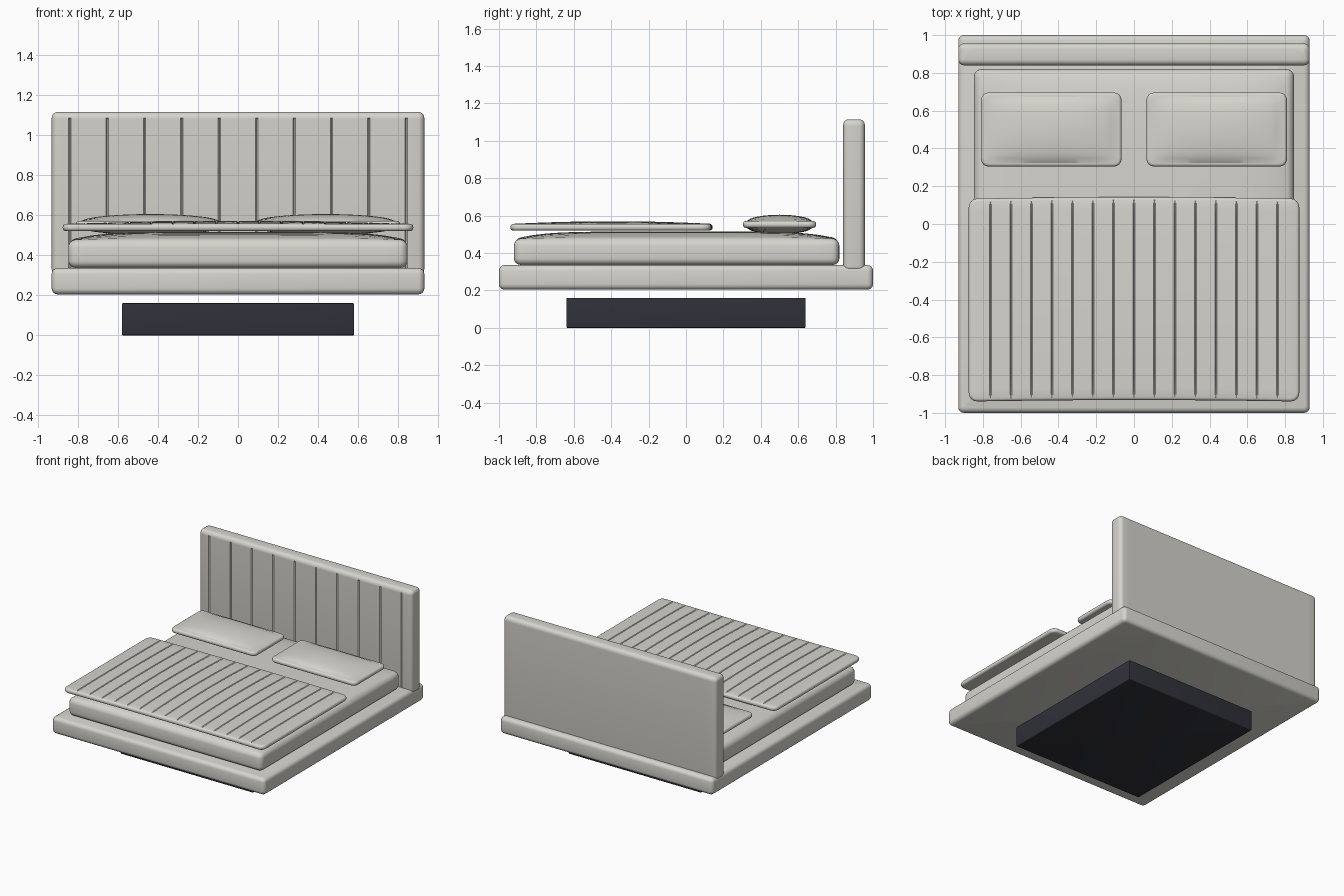
import bpy
import bmesh
from mathutils import Vector

if "Cube" in bpy.data.objects:
    bpy.data.objects.remove(bpy.data.objects["Cube"], do_unlink=True)


def material(name, rgb):
    mat = bpy.data.materials.new(name)
    mat.use_nodes = True
    mat.diffuse_color = (*rgb, 1)
    mat.node_tree.nodes["Principled BSDF"].inputs["Base Color"].default_value = (*rgb, 1)
    return mat


LINEN = material("warm grey linen", (0.67, 0.66, 0.61))
DARK = material("dark charcoal", (0.03, 0.031, 0.042))


def spread(centre, half, count):
    return [centre + half * (2 * i / count - 1) for i in range(1, count)]


def slab(name, centre, half, corner, rim, mat, cuts=((), (), ()), shape=None):
    """Rounded box, sliced along each axis and then reshaped by a rule."""
    bm = bmesh.new()
    bmesh.ops.create_cube(bm, size=2)
    c, h = Vector(centre), Vector(half)
    for v in bm.verts:
        v.co = c + v.co * h
    # upright corners first, then the rims of the top and bottom
    upright = [e for e in bm.edges if abs(e.verts[0].co.z - e.verts[1].co.z) > h.z]
    bmesh.ops.bevel(bm, geom=upright, offset=corner, segments=4, profile=0.5, affect='EDGES')
    bm.normal_update()
    rims = [e for e in bm.edges
            if sum(abs(f.normal.z) > 0.9 for f in e.link_faces) == 1]
    bmesh.ops.bevel(bm, geom=rims, offset=rim, segments=4, profile=0.5, affect='EDGES')
    for axis, places in enumerate(cuts):
        normal = Vector((axis == 0, axis == 1, axis == 2))
        for p in places:
            geom = bm.verts[:] + bm.edges[:] + bm.faces[:]
            bmesh.ops.bisect_plane(bm, geom=geom, dist=1e-5, plane_co=normal * p, plane_no=normal)
    if shape:
        for v in bm.verts:
            v.co += Vector(shape(v.co.copy()))
    bmesh.ops.recalc_face_normals(bm, faces=bm.faces[:])
    mesh = bpy.data.meshes.new(name)
    bm.to_mesh(mesh)
    bm.free()
    mesh.materials.append(mat)
    obj = bpy.data.objects.new(name, mesh)
    bpy.context.collection.objects.link(obj)
    bpy.ops.object.select_all(action='DESELECT')
    obj.select_set(True)
    bpy.context.view_layer.objects.active = obj
    bpy.ops.object.shade_smooth_by_angle(angle=0.5)
    return obj


def groove_cuts(grooves, width):
    return [g + s * width for g in grooves for s in (-1, 0, 1)]


def on_groove(x, grooves):
    return any(abs(x - g) < 1e-3 for g in grooves)


# Plinth and platform
slab("plinth", (0, 0, 0.08), (0.58, 0.64, 0.08), 0.006, 0.006, DARK)
slab("platform", (0, 0, 0.27), (0.93, 1.0, 0.066), 0.03, 0.03, LINEN)

# Headboard with upright stitched channels on its front
channels = [0.0933 * k for k in range(-9, 10, 2)]


def channel_shape(p):
    sewn = p.y < 0.842 and p.z < 1.081 and on_groove(p.x, channels)
    return (0, 0.008 if sewn else 0, 0)


slab("headboard", (0, 0.898, 0.7075), (0.93, 0.058, 0.4075), 0.03, 0.03, LINEN,
     (groove_cuts(channels, 0.006), (), (1.08,)), channel_shape)


# Mattress with a crowned top
def crown(p):
    if p.z < 0.47:
        return (0, 0, 0)
    u, v = p.x / 0.845, (p.y + 0.05) / 0.87
    return (0, 0, 0.04 * max(0, 1 - u ** 6) * max(0, 1 - v ** 6))


slab("mattress", (0, -0.05, 0.406), (0.847, 0.87, 0.069), 0.04, 0.035, LINEN,
     (spread(0, 0.8, 24), spread(-0.05, 0.83, 24), ()), crown)

# Quilted blanket, gently raised in the middle
seams = [0.1085 * k for k in range(-7, 8)]


def quilt(p):
    u, v = p.x / 0.875, (p.y + 0.4) / 0.54
    bow = max(0, 1 - u * u)
    rise = 0.014 * bow * max(0, 1 - v * v)
    sewn = p.z > 0.553 and -0.89 < p.y < 0.08 and on_groove(p.x, seams)
    return (0, 0.008 * bow, rise - (0.006 if sewn else 0))


slab("blanket", (0, -0.403, 0.538), (0.875, 0.537, 0.018), 0.045, 0.016, LINEN,
     (groove_cuts(seams, 0.005), spread(-0.403, 0.475, 16) + [-0.878, 0.072], ()), quilt)


# Pair of plump pillows with a flat welt around the edge
for side, sign in (("left", 1), ("right", -1)):
    px, py, pz = 0.438 * sign, 0.5, 0.553

    def plump(p):
        u, v = (p.x - px) / 0.345, (p.y - py) / 0.176
        puff = (max(0, 1 - u * u) * max(0, 1 - v * v)) ** 0.6
        return (0, 0, 0.034 * puff * (1 if p.z > pz else -1))

    slab(side + "_pillow", (px, py, pz), (0.372, 0.196, 0.018), 0.04, 0.016, LINEN,
         (spread(px, 0.345, 22) + [px - 0.345, px + 0.345],
          spread(py, 0.176, 16) + [py - 0.176, py + 0.176], ()), plump)
